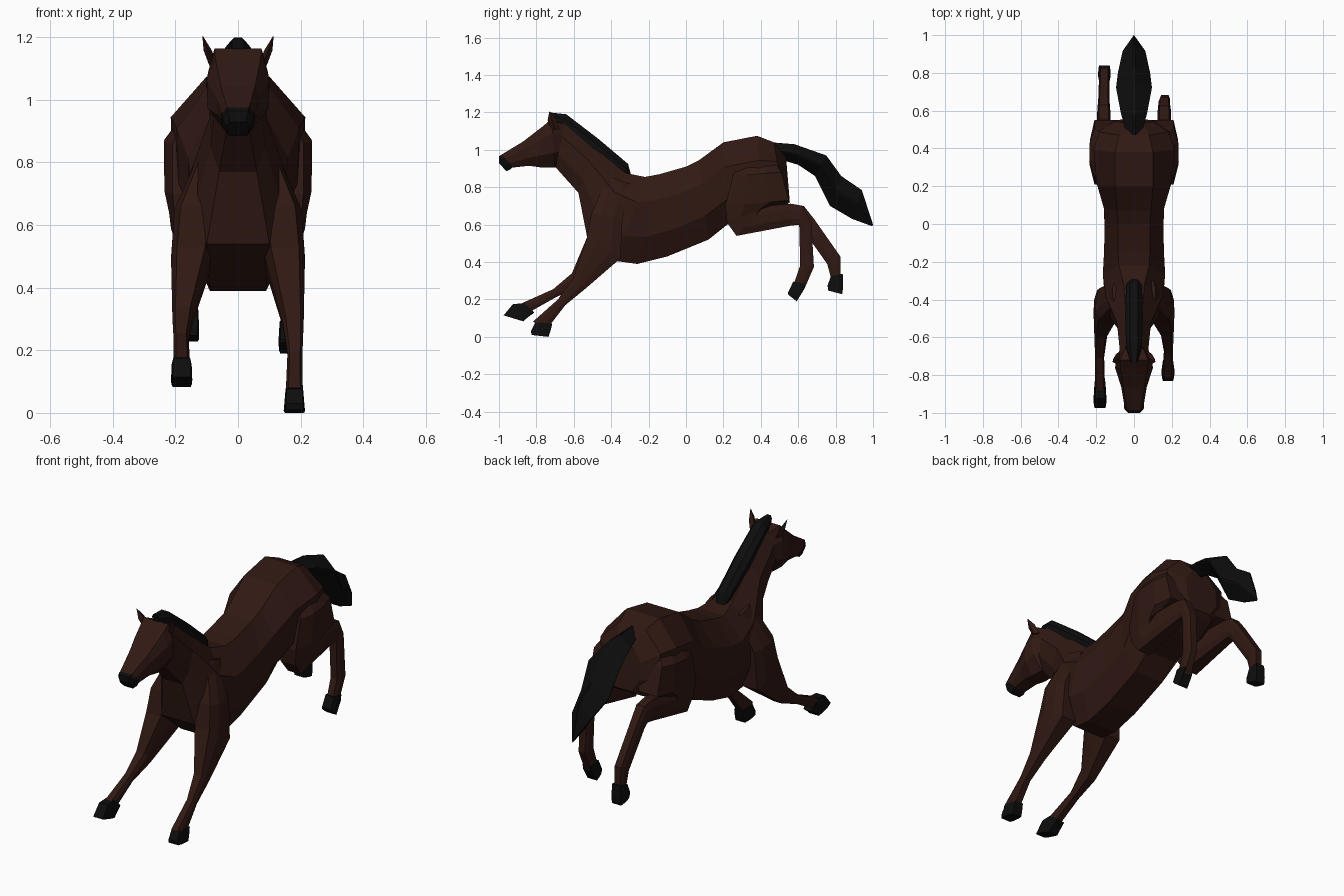
import bpy, bmesh
from mathutils import Vector


def material(name, rgb):
    m = bpy.data.materials.new(name)
    m.diffuse_color = (*rgb, 1)
    return m


COAT = material("brown_coat", (0.030, 0.0095, 0.0065))
DARK = material("black_hair", (0.004, 0.004, 0.004))


def add_object(name, bm, mat):
    bmesh.ops.remove_doubles(bm, verts=bm.verts, dist=1e-4)
    bmesh.ops.recalc_face_normals(bm, faces=bm.faces)
    me = bpy.data.meshes.new(name)
    bm.to_mesh(me)
    bm.free()
    me.materials.append(mat)
    bpy.context.collection.objects.link(bpy.data.objects.new(name, me))


def loft(name, rings, mat, t1=.3, t2=.7):
    """Eight-sided loft. Ring: (y, z) of one edge, (y, z) of the other edge,
    half widths at first edge, middle and second edge, optional x centre."""
    bm = bmesh.new()
    loops = []
    for ya, za, yb, zb, wa, wm, wb, *c in rings:
        x0 = c[0] if c else 0
        prof = [(wa, 0), (wm, t1), (wm * .97, t2), (wb, 1)]
        prof += [(-w, t) for w, t in reversed(prof)]
        loops.append([bm.verts.new((x0 + w, ya + (yb - ya) * t, za + (zb - za) * t))
                      for w, t in prof])
    for p, q in zip(loops, loops[1:]):
        for i in range(8):
            j = (i + 1) % 8
            bm.faces.new((p[i], p[j], q[j], q[i]))
    bm.faces.new(loops[0])
    bm.faces.new(list(reversed(loops[-1])))
    add_object(name, bm, mat)


def limb(name, rings, side, mat, blunt=.7):
    """Leg rings: front (y, z), back (y, z), x centre, half width."""
    loft(name, [(a, b, c, d, w * blunt, w, w * blunt, side * x)
                for a, b, c, d, x, w in rings], mat)


# Neck and trunk in one skin
loft("body_and_neck", [
    (-.66, 1.15, -.70, .91, .04, .075, .035),
    (-.50, 1.02, -.575, .77, .04, .09, .06),
    (-.32, .875, -.53, .54, .055, .15, .10),
    (-.22, .855, -.37, .405, .08, .165, .09),
    (-.14, .87, -.26, .39, .085, .16, .09),
    (0, .91, -.10, .43, .085, .155, .09),
    (.07, .945, .12, .52, .09, .16, .09),
    (.20, 1.04, .22, .60, .10, .195, .09),
    (.38, 1.075, .42, .64, .10, .215, .09),
    (.47, 1.04, .53, .70, .08, .185, .08),
    (.535, .96, .555, .72, .05, .10, .05)], COAT)

# Head and dark muzzle
loft("head", [
    (-.64, 1.13, -.68, .94, .04, .07, .035),
    (-.72, 1.165, -.70, .905, .075, .096, .04),
    (-.76, 1.13, -.77, .905, .072, .10, .045),
    (-.87, 1.045, -.84, .915, .055, .068, .04),
    (-.985, .975, -.93, .905, .035, .05, .035)], COAT)
loft("muzzle", [
    (-.985, .975, -.925, .908, .032, .054, .037),
    (-1.0, .965, -.94, .895, .032, .050, .036),
    (-1.0, .93, -.96, .885, .026, .036, .026)], DARK)

# Ears
for s, side in ((1, "left"), (-1, "right")):
    base, tip = Vector((s * .078, -.70, 1.11)), Vector((s * .114, -.73, 1.207))
    outline = [base + Vector((s * d, e, 0))
               for d, e in ((-.012, 0), (0, -.025), (.014, 0), (0, .025))]
    bm = bmesh.new()
    low = [bm.verts.new(v) for v in outline]
    mid = [bm.verts.new(v + (tip - base) * .5) for v in outline]
    top = bm.verts.new(tip)
    for i in range(4):
        j = (i + 1) % 4
        bm.faces.new((low[i], low[j], mid[j], mid[i]))
        bm.faces.new((mid[i], mid[j], top))
    bm.faces.new(low)
    add_object("ear_" + side, bm, COAT)

# Mane along the crest, tail streaming behind
loft("mane", [
    (-.73, 1.20, -.72, 1.15, .012, .020, .012),
    (-.64, 1.19, -.67, 1.11, .022, .042, .042),
    (-.47, 1.06, -.51, .98, .022, .047, .047),
    (-.31, .925, -.35, .86, .020, .042, .042),
    (-.295, .87, -.31, .85, .015, .025, .02)], DARK)
loft("tail", [
    (.46, 1.04, .50, .95, .004, .04, .004),
    (.58, 1.03, .60, .92, .004, .07, .004),
    (.75, .97, .69, .86, .004, .095, .004),
    (.83, .86, .77, .70, .004, .085, .004),
    (.94, .785, .89, .63, .004, .06, .004),
    (1.0, .60, .995, .592, .001, .002, .001)], DARK, .47, .53)

# Front legs: shared shoulder, then each reaching pose
shoulder = [(-.42, .86, -.30, .82, .075, .04),
            (-.505, .66, -.34, .63, .135, .068),
            (-.53, .53, -.35, .42, .150, .064)]
limb("front_leg_a", shoulder + [
    (-.605, .31, -.535, .26, .176, .034),
    (-.685, .20, -.645, .17, .182, .024),
    (-.82, .08, -.73, .06, .18, .027)], 1, COAT)
limb("front_hoof_a", [
    (-.805, .08, -.715, .07, .18, .028),
    (-.83, .03, -.725, .03, .18, .032),
    (-.825, .01, -.735, 0, .18, .034)], 1, DARK, .85)
limb("front_leg_b", shoulder + [
    (-.61, .34, -.555, .27, .176, .034),
    (-.71, .255, -.69, .215, .182, .024),
    (-.90, .17, -.85, .125, .18, .027)], -1, COAT)
limb("front_hoof_b", [
    (-.865, .18, -.81, .130, .18, .028),
    (-.925, .175, -.845, .105, .18, .032),
    (-.975, .115, -.87, .083, .18, .034)], -1, DARK, .85)

# Hind legs: shared thigh folded forward, then each kicking pose
thigh = [(.32, .99, .44, .99, .10, .05),
         (.25, .86, .51, .88, .145, .092),
         (.21, .70, .55, .73, .15, .085),
         (.22, .61, .46, .705, .155, .065),
         (.27, .54, .42, .70, .158, .056),
         (.56, .595, .56, .712, .16, .036)]
limb("hind_leg_a", thigh + [
    (.605, .60, .625, .70, .16, .034),
    (.607, .55, .67, .61, .16, .030),
    (.61, .38, .684, .374, .163, .028),
    (.57, .265, .63, .25, .163, .026)], 1, COAT)
limb("hind_hoof_a", [
    (.573, .295, .640, .285, .163, .030),
    (.545, .235, .632, .255, .163, .033),
    (.547, .225, .592, .19, .163, .033)], 1, DARK, .85)
limb("hind_leg_b", thigh + [
    (.60, .60, .63, .70, .16, .034),
    (.62, .58, .685, .63, .16, .030),
    (.755, .39, .825, .43, .157, .028),
    (.775, .315, .825, .32, .157, .026)], -1, COAT)
limb("hind_hoof_b", [
    (.775, .325, .838, .337, .157, .030),
    (.757, .275, .84, .265, .157, .033),
    (.76, .248, .835, .228, .157, .033)], -1, DARK, .85)
